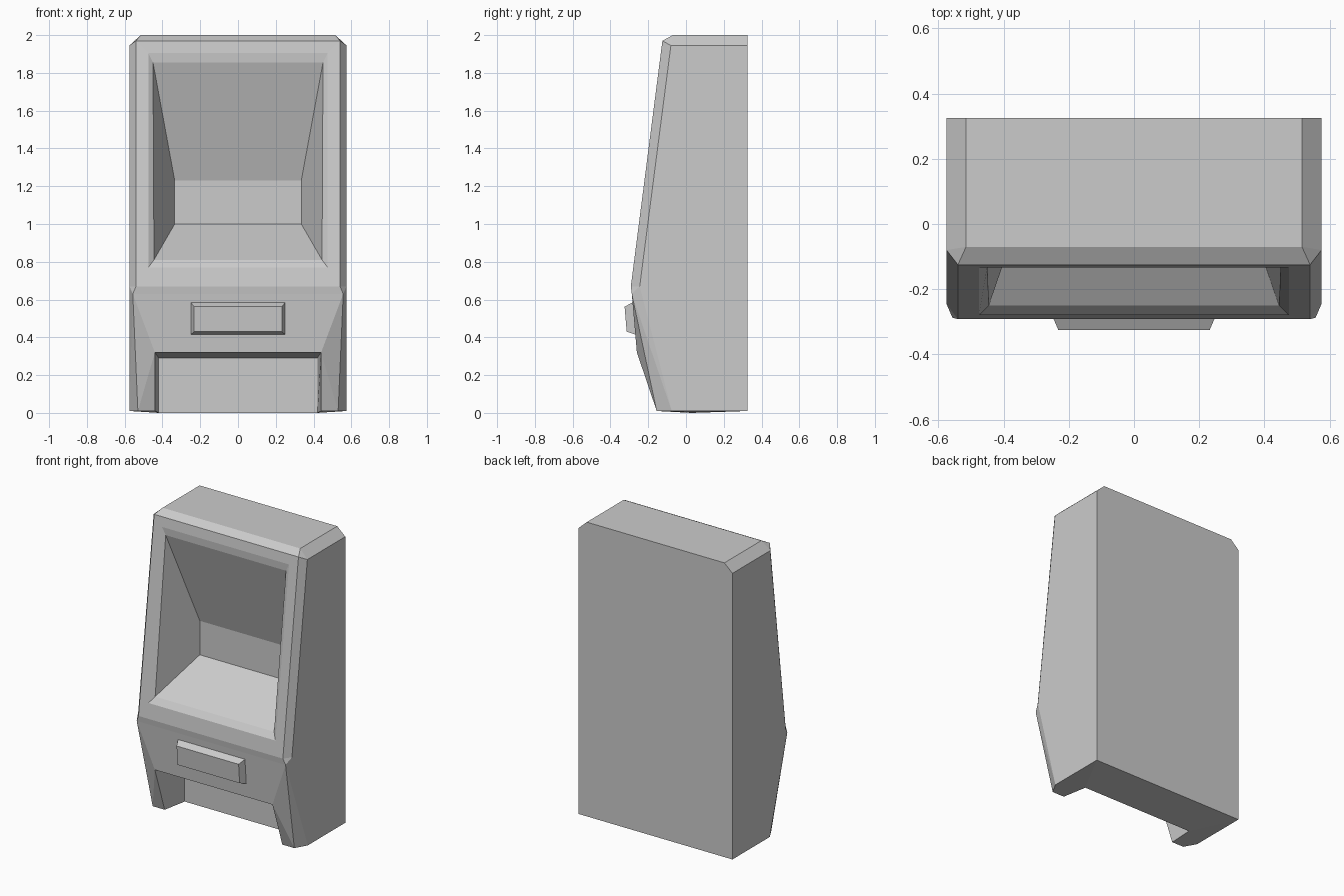
import bpy, bmesh

if "Cube" in bpy.data.objects:
    bpy.data.objects.remove(bpy.data.objects["Cube"])

# Key points of the right half; the left half is mirrored by the helpers
POINTS = {
    # rear edge
    "back_low": (.575, .325, .01), "back_side": (.575, .325, 1.945), "back_top": (.515, .325, 2),
    # bevelled top corner
    "top": (.515, -.07, 2), "side_top": (.575, -.08, 1.945), "brow": (.54, -.125, 1.97),
    # widest line below the screen
    "side_knee": (.575, -.245, .67), "knee": (.54, -.292, .67), "hip": (.557, -.287, .63),
    # leg and foot recess
    "side_foot": (.575, -.075, .01), "foot": (.53, -.155, .01),
    "arch": (.44, -.26, .32), "foot_in": (.44, -.155, .01),
    "kick_top": (.42, .03, .29), "kick_low": (.42, .03, 0),
    # screen opening, lip and back wall
    "open_top": (.475, -.133, 1.905), "open_low": (.475, -.279, .77),
    "lip_top": (.45, -.13, 1.855), "lip_low": (.445, -.25, .81),
    "well_top": (.335, .07, 1.23), "well_low": (.335, .07, 1.0),
}


def finish(bm, name):
    bmesh.ops.recalc_face_normals(bm, faces=bm.faces)
    mesh = bpy.data.meshes.new(name)
    bm.to_mesh(mesh)
    bm.free()
    obj = bpy.data.objects.new(name, mesh)
    bpy.context.collection.objects.link(obj)
    return obj


def build_symmetric(name, points, pairs, strips):
    """pairs: faces made on both sides; strips: chains spanning left to right."""
    bm = bmesh.new()
    right = {k: bm.verts.new(p) for k, p in points.items()}
    left = {k: bm.verts.new((-p[0], p[1], p[2])) for k, p in points.items()}
    for names in pairs:
        keys = names.split()
        bm.faces.new([right[k] for k in keys])
        bm.faces.new([left[k] for k in reversed(keys)])
    for names in strips:
        keys = names.split()
        for a, b in zip(keys, keys[1:]):
            bm.faces.new((right[a], right[b], left[b], left[a]))
    return finish(bm, name)


# Cabinet shell with screen well and foot recess
build_symmetric("cabinet", POINTS, [
    "back_low back_side side_top side_knee side_foot",
    "back_side back_top top side_top",
    "top brow side_top",
    "side_top brow knee side_knee",
    "knee hip side_knee",
    "side_knee hip side_foot",
    "hip foot side_foot",
    "hip arch foot",
    "arch foot_in foot",
    "arch kick_top kick_low foot_in",
    "back_low side_foot foot foot_in kick_low",
    "brow open_top open_low knee",
    "open_top lip_top lip_low open_low",
    "lip_top well_top well_low lip_low",
], [
    "brow open_top lip_top well_top well_low lip_low open_low knee hip arch "
    "kick_top kick_low back_low back_side back_top top brow",
])

# Bevelled front panel box, following the tilt of the cabinet
build_symmetric("front_panel", {
    "rear_top": (.25, -.26, .585), "rear_low": (.25, -.25, .415),
    "rim_top": (.25, -.283, .585), "rim_low": (.25, -.268, .415),
    "face_top": (.232, -.325, .562), "face_low": (.232, -.314, .43),
}, [
    "rear_top rim_top rim_low rear_low",
    "rim_top face_top face_low rim_low",
], ["rear_top rim_top face_top face_low rim_low rear_low rear_top"])
